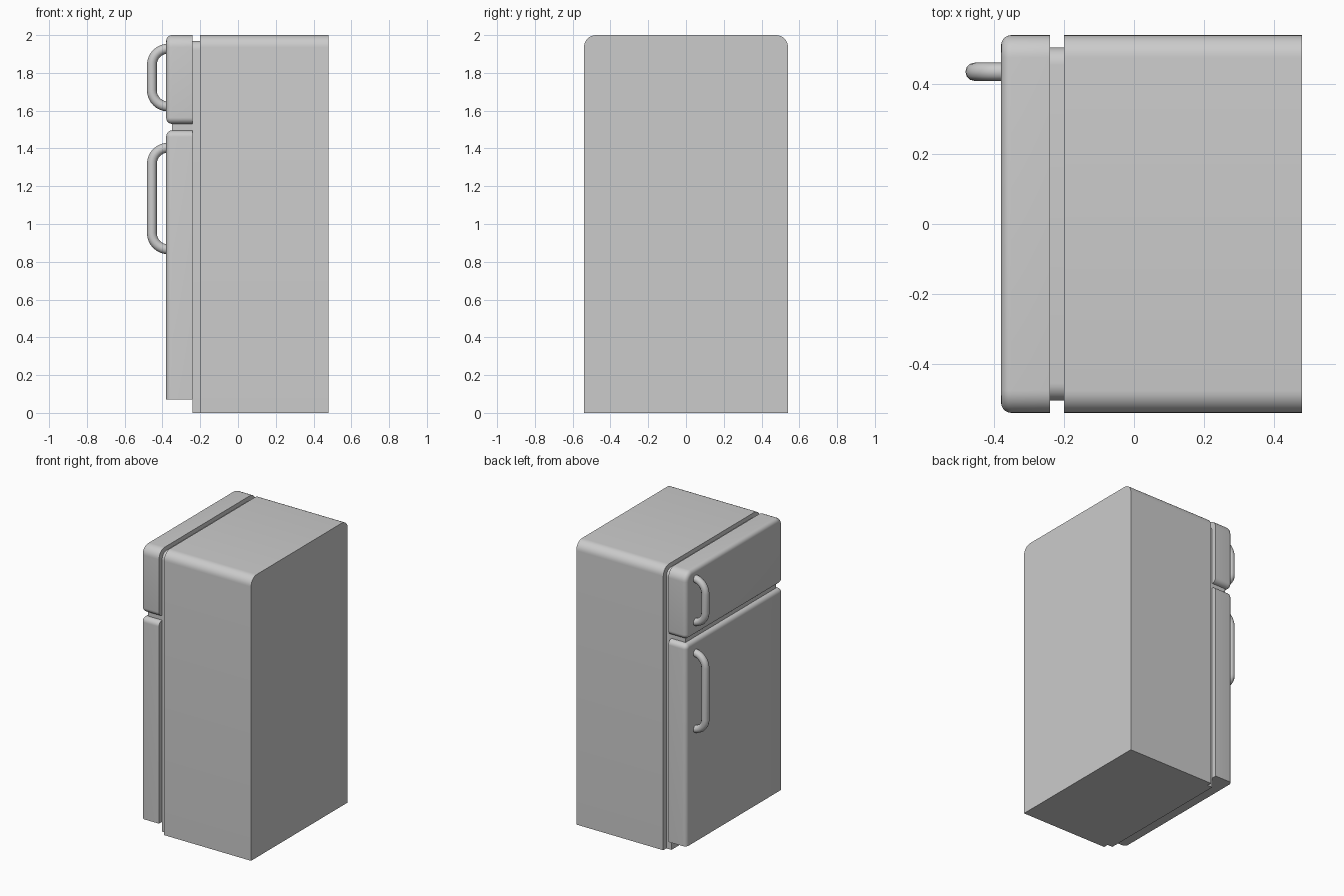
import bpy, bmesh
from math import pi, sin, cos

if "Cube" in bpy.data.objects:
    bpy.data.objects.remove(bpy.data.objects["Cube"])


def finish(obj):
    bpy.ops.object.select_all(action='DESELECT')
    obj.select_set(True)
    bpy.context.view_layer.objects.active = obj
    if obj.type == 'CURVE':
        bpy.ops.object.convert(target='MESH')
    bpy.ops.object.shade_smooth_by_angle(angle=0.6)


def outline(hw, z0, z1, r_top, r_bot, n=8):
    """Rounded rectangle in the YZ plane; a zero radius gives a square corner."""
    pts = []
    for sy, sz, start in ((1, 1, 0), (-1, 1, pi / 2), (-1, -1, pi), (1, -1, 1.5 * pi)):
        r = r_top if sz > 0 else r_bot
        cy, cz = sy * (hw - r), (z1 - r if sz > 0 else z0 + r)
        for i in range(n + 1 if r else 1):
            a = start + i * pi / 2 / n
            pts.append((cy + r * cos(a), cz + r * sin(a)) if r else (cy, cz))
    return pts


def slab(name, x0, x1, hw, z0, z1, r_top=0, r_bot=0, front=0):
    """Outline extruded along X, with the -X rim optionally rounded."""
    bm = bmesh.new()
    face = bm.faces.new([bm.verts.new((x0, y, z)) for y, z in outline(hw, z0, z1, r_top, r_bot)])
    rim = list(face.edges)
    ext = bmesh.ops.extrude_face_region(bm, geom=[face], use_keep_orig=True)
    moved = [v for v in ext['geom'] if isinstance(v, bmesh.types.BMVert)]
    bmesh.ops.translate(bm, verts=moved, vec=(x1 - x0, 0, 0))
    if front:
        # a square-bottomed door keeps its bottom edge sharp
        edges = [e for e in rim if r_bot or max(v.co.z for v in e.verts) > z0 + 1e-4]
        bmesh.ops.bevel(bm, geom=edges, offset=front, segments=5, profile=0.5, affect='EDGES')
    bmesh.ops.recalc_face_normals(bm, faces=bm.faces)
    mesh = bpy.data.meshes.new(name)
    bm.to_mesh(mesh)
    bm.free()
    obj = bpy.data.objects.new(name, mesh)
    bpy.context.collection.objects.link(obj)
    finish(obj)


def handle(name, z0, z1, y=0.435, x_door=-0.37, x_grip=-0.456, rad=0.026, n=8):
    """C-shaped tube running from the door out to the grip and back."""
    r = x_door - x_grip
    arc = [i * pi / 2 / n for i in range(n + 1)]
    pts = [(x_door - r * sin(a), z1 - r + r * cos(a)) for a in arc]
    pts += [(x_door - r * cos(a), z0 + r - r * sin(a)) for a in arc]
    pts = [(x_door + 0.03, z1)] + pts + [(x_door + 0.03, z0)]
    curve = bpy.data.curves.new(name, 'CURVE')
    curve.dimensions = '3D'
    curve.bevel_depth = rad
    curve.bevel_resolution = 4
    curve.use_fill_caps = True
    spline = curve.splines.new('POLY')
    spline.points.add(len(pts) - 1)
    for p, (x, z) in zip(spline.points, pts):
        p.co = (x, y, z, 1)
    obj = bpy.data.objects.new(name, curve)
    bpy.context.collection.objects.link(obj)
    finish(obj)


# Cabinet and the recessed seal in front of it
slab("cabinet", -0.20, 0.48, 0.54, 0, 2.0, r_top=0.064)
slab("door_seal", -0.24, -0.20, 0.505, 0, 1.97, r_top=0.05)

# Doors and the recessed strip between them
slab("freezer_door", -0.38, -0.24, 0.54, 1.53, 2.0, r_top=0.064, r_bot=0.034, front=0.029)
slab("fridge_door", -0.38, -0.24, 0.54, 0.07, 1.495, r_top=0.034, front=0.029)
slab("door_divider", -0.35, -0.24, 0.505, 1.485, 1.54)

# Handles
handle("freezer_handle", 1.622, 1.928)
handle("fridge_handle", 0.866, 1.404)
